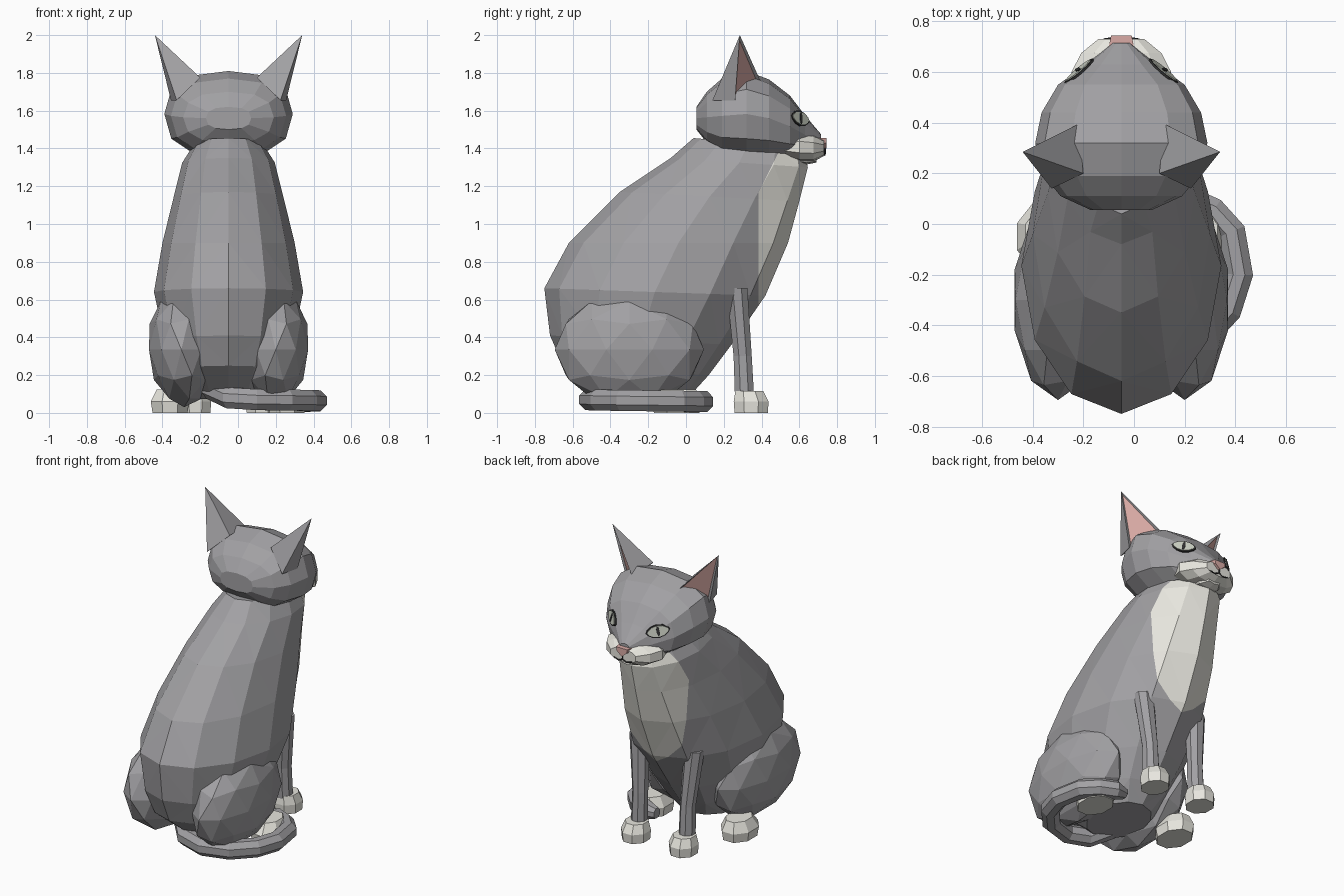
import bpy, bmesh, math
from mathutils import Vector
from mathutils.bvhtree import BVHTree

if "Cube" in bpy.data.objects:
    bpy.data.objects.remove(bpy.data.objects["Cube"])

MID = -0.05  # symmetry plane of the animal


def material(name, r, g, b):
    m = bpy.data.materials.new(name)
    m.use_nodes = True
    m.diffuse_color = (r, g, b, 1)
    m.node_tree.nodes["Principled BSDF"].inputs["Base Color"].default_value = (r, g, b, 1)
    return m


GREY = material("grey fur", 0.36, 0.355, 0.37)
WHITE = material("white fur", 0.82, 0.81, 0.75)
PINK = material("pink skin", 0.7, 0.41, 0.38)
DARK = material("dark line", 0.03, 0.03, 0.03)
EYE = material("pale eye", 0.58, 0.61, 0.53)


def finish(name, bm, *mats):
    bmesh.ops.recalc_face_normals(bm, faces=bm.faces)
    me = bpy.data.meshes.new(name)
    bm.to_mesh(me)
    bm.free()
    ob = bpy.data.objects.new(name, me)
    for m in mats:
        me.materials.append(m)
    ob.location.x = MID
    bpy.context.collection.objects.link(ob)
    return ob


def loft(rings):
    """Skin closed rings of points and cap both ends."""
    bm = bmesh.new()
    rows = [[bm.verts.new(p) for p in ring] for ring in rings]
    n = len(rows[0])
    for a, b in zip(rows, rows[1:]):
        for k in range(n):
            j = (k + 1) % n
            bm.faces.new((a[k], a[j], b[j], b[k]))
    bm.faces.new(rows[0])
    bm.faces.new(rows[-1])
    return bm


def circle(n, start=0.0):
    return [start + math.tau * k / n for k in range(n)]


def soft(v, p):
    return math.copysign(abs(v) ** p, v)


def y_loft(sections, n, p=0.8):
    """Loft along y from (y, half width, bottom, top)."""
    return loft([[(w * soft(math.sin(t), p), y, (lo + hi) / 2 + (hi - lo) / 2 * soft(math.cos(t), p))
                  for t in circle(n)] for y, w, lo, hi in sections])


def z_loft(sections, n):
    """Loft upwards from (x, y, z, x radius, y radius)."""
    return loft([[(x + rx * math.cos(t), y + ry * math.sin(t), z) for t in circle(n, math.pi / n)]
                 for x, y, z, rx, ry in sections])


# Body: tilted rings given by back point, front point and half width
body_rings = []
for by, bz, fy, fz, w in ((-0.42, 0.07, 0.02, 0.09, 0.18), (-0.65, 0.25, 0.12, 0.2, 0.28),
                          (-0.72, 0.41, 0.24, 0.36, 0.34), (-0.75, 0.66, 0.42, 0.62, 0.395),
                          (-0.62, 0.9, 0.54, 0.9, 0.35), (-0.35, 1.17, 0.6, 1.12, 0.29),
                          (-0.08, 1.35, 0.645, 1.3, 0.245), (0.04, 1.455, 0.62, 1.4, 0.18)):
    back, front = Vector((0, by, bz)), Vector((0, fy, fz))
    body_rings.append([back.lerp(front, (1 - math.cos(t)) / 2) + Vector((w * math.sin(t), 0, 0))
                       for t in circle(12)])
bm = loft(body_rings)
bmesh.ops.triangulate(bm, faces=bm.faces)
# White bib: the chest in front of two cutting planes
bib_planes = [(Vector((0, 0.385, 1)), Vector((0, 1, 0))),
              (Vector((0, 0.385, 1.17)), Vector((0, 1, -0.5)))]
for point, normal in bib_planes:
    bmesh.ops.bisect_plane(bm, geom=bm.verts[:] + bm.edges[:] + bm.faces[:], dist=0.0001,
                           plane_co=point, plane_no=normal)
for f in bm.faces:
    c = f.calc_center_median()
    f.material_index = int(all((c - point).dot(normal) > 0 for point, normal in bib_planes))
finish("body", bm, GREY, WHITE)

# Head with a nose bridge running forward
bm = y_loft(((0.055, 0.12, 1.5, 1.62), (0.11, 0.24, 1.43, 1.7), (0.19, 0.305, 1.375, 1.77),
             (0.32, 0.34, 1.355, 1.81), (0.44, 0.315, 1.355, 1.765), (0.55, 0.25, 1.355, 1.68),
             (0.63, 0.14, 1.37, 1.575), (0.715, 0.035, 1.41, 1.475)), 12)
head_tree = BVHTree.FromBMesh(bm)
finish("head", bm, GREY)

# Muzzle, chin, nose and mouth
finish("muzzle", y_loft(((0.52, 0.18, 1.36, 1.45), (0.6, 0.205, 1.33, 1.485),
                         (0.675, 0.165, 1.33, 1.475), (0.73, 0.095, 1.36, 1.445)), 10), WHITE)
finish("chin", y_loft(((0.56, 0.1, 1.33, 1.4), (0.64, 0.09, 1.315, 1.39), (0.69, 0.05, 1.325, 1.38)), 8), WHITE)
finish("nose", loft([[(x * s, y, z) for x, z in ((-0.045, 1.455), (0.045, 1.455), (0.04, 1.43), (0, 1.4), (-0.04, 1.43))]
                     for y, s in ((0.7, 1.1), (0.745, 0.9))]), PINK)
curve = bpy.data.curves.new("mouth", "CURVE")
curve.dimensions = "3D"
curve.bevel_depth = 0.005
curve.bevel_resolution = 0
for s in (-1, 1):
    pts = ((0, 0.736, 1.405), (0, 0.736, 1.38), (s * 0.03, 0.734, 1.365), (s * 0.07, 0.728, 1.375))
    line = curve.splines.new("POLY")
    line.points.add(len(pts) - 1)
    for point, co in zip(line.points, pts):
        point.co = (*co, 1)
curve.materials.append(DARK)
mouth = bpy.data.objects.new("mouth", curve)
mouth.location.x = MID
bpy.context.collection.objects.link(mouth)


def eye_plate(name, side, wide, high, lift, mat):
    """Slanted almond plate lying on the face."""
    aim = Vector((side * 0.6, 0.75, 0.2)).normalized()
    target = Vector((side * 0.14, 0.57, 1.55))
    hit = head_tree.ray_cast(target + aim * 0.5, -aim)[0]
    across = Vector((side * 0.8, -0.6, 0.2))
    across = (across - across.project(aim)).normalized()
    up = aim.cross(across)
    rim = [hit + across * wide * math.cos(t) + up * high * soft(math.sin(t), 1.4) for t in circle(12)]
    finish(name, loft([[p + aim * d for p in rim] for d in (lift - 0.009, lift)]), mat)


for side, word in ((-1, "right"), (1, "left")):
    # Eyes
    eye_plate(word + "_eye_rim", side, 0.075, 0.042, 0.009, DARK)
    eye_plate(word + "_eye", side, 0.066, 0.035, 0.013, EYE)
    eye_plate(word + "_pupil", side, 0.01, 0.032, 0.016, DARK)

    # Ear: a thin pyramid with a sunken pink front face
    bm = bmesh.new()
    tip, inner, outer, rear, crown = [bm.verts.new((side * x, y, z)) for x, y, z in (
        (0.39, 0.285, 2.0), (0.17, 0.395, 1.755), (0.305, 0.26, 1.655), (0.275, 0.14, 1.655), (0.15, 0.2, 1.775))]
    lining = bm.faces.new((tip, inner, outer))
    for tri in ((tip, outer, rear), (tip, rear, crown), (tip, crown, inner)):
        bm.faces.new(tri)
    bm.faces.new((inner, crown, rear, outer))
    bmesh.ops.recalc_face_normals(bm, faces=bm.faces)
    bmesh.ops.inset_individual(bm, faces=[lining], thickness=0.022, depth=-0.012)
    lining.material_index = 1
    finish(word + "_ear", bm, GREY, PINK)

    # Haunch
    bm = bmesh.new()
    bmesh.ops.create_icosphere(bm, subdivisions=2, radius=1)
    for v in bm.verts:
        v.co = (side * (0.25 + 0.18 * v.co.x + 0.015 * v.co.z), -0.3 + 0.395 * v.co.y, 0.335 + 0.305 * v.co.z)
    finish(word + "_haunch", bm, GREY)

    # Hind paw
    x = side * 0.31
    finish(word + "_hind_paw", z_loft(((x, -0.05, 0, 0.1, 0.13), (x, -0.05, 0.06, 0.11, 0.14),
                                       (x, -0.04, 0.125, 0.075, 0.1)), 8), WHITE)

    # Front leg and paw
    x = side * 0.175
    finish(word + "_front_leg", z_loft(((x, 0.31, 0.08, 0.052, 0.055), (x, 0.3, 0.3, 0.048, 0.052),
                                        (side * 0.2, 0.27, 0.66, 0.065, 0.06)), 8), GREY)
    finish(word + "_front_paw", z_loft(((x, 0.345, 0, 0.085, 0.095), (x, 0.345, 0.06, 0.09, 0.1),
                                        (x, 0.335, 0.115, 0.07, 0.08)), 8), WHITE)

# Tail curled round the left side on the ground, its root sunk into the body
path = [Vector(p) for p in ((-0.1, -0.36, 0.13), (0.0, -0.47, 0.08), (0.15, -0.51, 0.07), (0.31, -0.46, 0.068),
                            (0.42, -0.34, 0.066), (0.465, -0.2, 0.064), (0.435, -0.03, 0.062),
                            (0.36, 0.05, 0.06), (0.27, 0.09, 0.06), (0.2, 0.09, 0.06))]
tail = []
for i, p in enumerate(path):
    along = (path[min(i + 1, len(path) - 1)] - path[max(i - 1, 0)]).normalized()
    out = along.cross(Vector((0, 0, 1))).normalized()
    r = 0.035 if i == len(path) - 1 else 0.06
    tail.append([p + out * r * math.cos(t) + Vector((0, 0, r * math.sin(t))) for t in circle(8, math.pi / 8)])
finish("tail", loft(tail), GREY)
